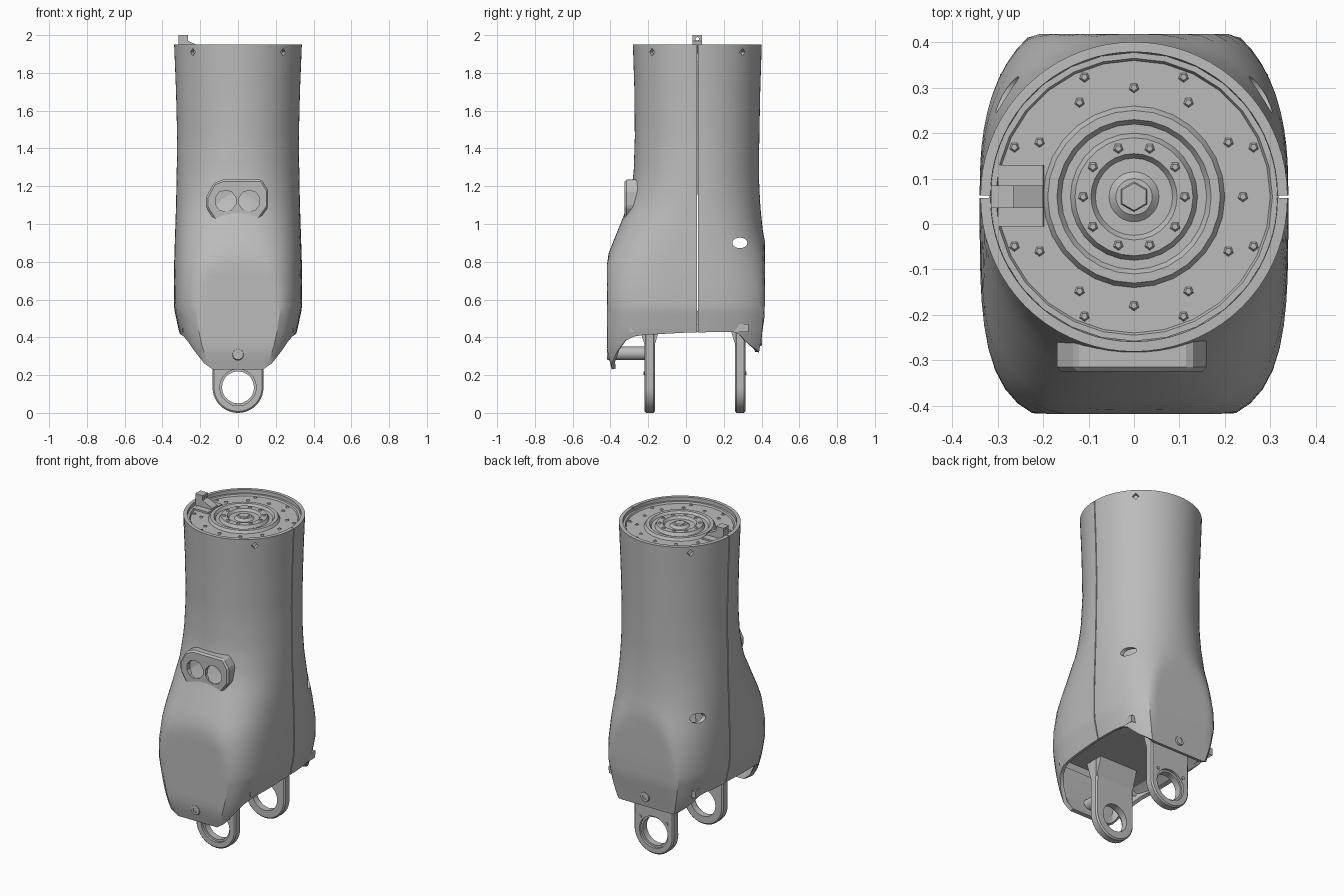
import bpy, bmesh, math
from mathutils import Matrix, Vector

if "Cube" in bpy.data.objects:
    bpy.data.objects.remove(bpy.data.objects["Cube"], do_unlink=True)

grey = bpy.data.materials.new("plain_grey")
grey.use_nodes = True
colour = (0.5, 0.5, 0.5, 1)
grey.diffuse_color = colour
grey.node_tree.nodes["Principled BSDF"].inputs["Base Color"].default_value = colour
CY = 0.06  # y of the limb axis


def finish(name, bm, smooth=None, recalc=True):
    if recalc:
        bmesh.ops.recalc_face_normals(bm, faces=bm.faces)
    me = bpy.data.meshes.new(name)
    bm.to_mesh(me)
    bm.free()
    me.materials.append(grey)
    ob = bpy.data.objects.new(name, me)
    bpy.context.collection.objects.link(ob)
    if smooth:
        activate(ob)
        bpy.ops.object.shade_smooth_by_angle(angle=math.radians(smooth))
    return ob


def activate(ob):
    bpy.ops.object.select_all(action='DESELECT')
    ob.select_set(True)
    bpy.context.view_layer.objects.active = ob


def apply_modifier(ob, mod):
    activate(ob)
    bpy.ops.object.modifier_apply(modifier=mod.name)


def cut(ob, cutters):
    for c in cutters:
        c.hide_render = True
        mod = ob.modifiers.new("cut", 'BOOLEAN')
        mod.operation, mod.solver, mod.object = 'DIFFERENCE', 'EXACT', c
        apply_modifier(ob, mod)
        bpy.data.objects.remove(c, do_unlink=True)


def prism(name, pts, y0, y1, smooth=None):
    """Extrude an xz outline along y."""
    bm = bmesh.new()
    a, b = ([bm.verts.new((x, y, z)) for x, z in pts] for y in (y0, y1))
    bm.faces.new(a)
    bm.faces.new(b[::-1])
    for i in range(len(pts)):
        j = (i + 1) % len(pts)
        bm.faces.new((a[i], a[j], b[j], b[i]))
    return finish(name, bm, smooth)


def rod(name, centre, axis, r, length, sides=16, r2=None, smooth=None):
    bm = bmesh.new()
    turn = Vector(axis).to_track_quat('Z', 'Y').to_matrix().to_4x4()
    bmesh.ops.create_cone(bm, cap_ends=True, segments=sides, radius1=r,
                          radius2=r if r2 is None else r2, depth=length,
                          matrix=Matrix.Translation(centre) @ turn)
    return finish(name, bm, smooth)


def arc(cx, cz, r, a0, a1, n):
    angles = [math.radians(a0 + (a1 - a0) * i / n) for i in range(n + 1)]
    return [(cx + r * math.cos(a), cz + r * math.sin(a)) for a in angles]


def lookup(table, t):
    """Linear interpolation in rows sorted by rising first value."""
    if t <= table[0][0]:
        return table[0][1:]
    for p, q in zip(table, table[1:]):
        if t <= q[0]:
            f = (t - p[0]) / (q[0] - p[0])
            return [u + (v - u) * f for u, v in zip(p[1:], q[1:])]
    return table[-1][1:]


# Shell sections: z, half width, front depth, front power, back depth, back power
SECTIONS = [(.23, .20, .50, 4, .38, 2.6), (.27, .245, .50, 4, .39, 2.6),
            (.35, .285, .50, 4, .40, 2.6), (.43, .312, .50, 4, .41, 2.6),
            (.55, .338, .50, 4, .42, 2.6), (.65, .34, .50, 3.9, .415, 2.6),
            (.80, .338, .485, 3.4, .385, 2.5), (.95, .333, .425, 2.8, .345, 2.3),
            (1.1, .328, .365, 2.3, .33, 2.1), (1.25, .325, .335, 2.1, .323, 2),
            (1.45, .322, .328, 2, .325, 2), (1.7, .328, .33, 2, .33, 2),
            (1.95, .338, .338, 2, .338, 2)]
# Flat faces: z, front limit, back limit
FLATS = [(.23, .39, .37), (.33, .415, .385), (.5, .415, .412), (.6, .415, .415)]
# Bottom edge: y, z
HEM = [(-.413, .23), (-.385, .27), (-.34, .37), (-.26, .41), (.0, .425),
       (.27, .43), (.33, .37), (.39, .33), (.41, .32)]


def shell_point(angle, z):
    hx, df, nf, db, nb = lookup(SECTIONS, z)
    front, back = lookup(FLATS, z)
    c, s = math.cos(angle), math.sin(angle)
    d, n = (db, nb) if s >= 0 else (df, nf)
    # blend true direction with the section's aspect
    r = (abs(c) ** n + abs(s) ** n) ** (-1 / n)
    return Vector((hx * r * c, max(-front, min(back, CY + d * r * s)), z))


def half_shell(name, start, gap):
    bm = bmesh.new()
    cols, upper, lower = 36, 22, 9
    grid = []
    for i in range(upper + lower + 1):
        row = []
        for j in range(cols + 1):
            a = start + math.pi * j / cols
            if i <= upper:
                z = 1.95 - 1.35 * i / upper
            else:
                hem = lookup(HEM, shell_point(a, .6).y)[0]
                z = .6 + (hem - .6) * (i - upper) / lower
            p = shell_point(a, z)
            row.append(bm.verts.new((p.x, p.y + gap, z)))
        grid.append(row)
    for r0, r1 in zip(grid, grid[1:]):
        for j in range(cols):
            bm.faces.new((r0[j], r1[j], r1[j + 1], r0[j + 1]))
    ob = finish(name, bm, recalc=False)
    mod = ob.modifiers.new("wall", 'SOLIDIFY')
    mod.thickness = 0.022
    apply_modifier(ob, mod)
    return ob


# Two shell halves with a seam between, side ports and rim notches
for name, start, gap, sy in (("back_shell", 0, .003, 1), ("front_shell", math.pi, -.003, -1)):
    shell = half_shell(name, start, gap)
    cutters = []
    for sx in (-1, 1):
        cutters.append(rod("notch_cutter", (sx * .24, CY + sy * .24, 1.91), (sx, sy, 0), .02, .12, 4))
        if sy > 0:
            port = rod("port_cutter", (sx * .32, .285, .9), (1, 0, 0), 1, .2, 20)
            port.data.transform(Matrix.Translation((0, .285, .9))
                                @ Matrix.Diagonal((1, .04, .028, 1))
                                @ Matrix.Translation((0, -.285, -.9)))
            cutters.append(port)
    cut(shell, cutters)
    activate(shell)
    bpy.ops.object.shade_smooth_by_angle(angle=math.radians(32))

# Turned mounting flange at the top
bm = bmesh.new()
profile = [(0, 1.86), (.318, 1.86), (.318, 1.93), (.305, 1.93), (.3, 1.92), (.2, 1.92),
           (.19, 1.936), (.17, 1.936), (.16, 1.922), (.14, 1.922), (.13, 1.94),
           (.095, 1.94), (.085, 1.925), (.055, 1.925), (.04, 1.938), (0, 1.938)]
verts = [bm.verts.new((r, 0, z)) for r, z in profile]
edges = [bm.edges.new(p) for p in zip(verts, verts[1:])]
bmesh.ops.spin(bm, geom=verts + edges, cent=(0, 0, 0), axis=(0, 0, 1),
               angle=2 * math.pi, steps=28)
bmesh.ops.remove_doubles(bm, verts=bm.verts, dist=1e-4)
bmesh.ops.translate(bm, verts=bm.verts, vec=(0, CY, 0))
finish("top_flange", bm, 25)

# Flange bolts in two circles
for radius, count, z in ((.24, 12, 1.92), (.285, 8, 1.92), (.112, 10, 1.94)):
    for k in range(count):
        a = 2 * math.pi * (k + (.5 if count == 8 else 0)) / count
        rod("flange_bolt", (radius * math.cos(a), CY + radius * math.sin(a), z + .002),
            (0, 0, 1), .013, .008, 5, .007)
rod("hub_cap", (0, CY, 1.938), (0, 0, 1), .036, .012, 6, .03)

# Locating tab on the rim, with a pad beneath
tab = prism("locating_tab", [(-.315, 1.9), (-.2, 1.9), (-.2, 1.94), (-.265, 1.97),
                             (-.265, 2.0), (-.315, 2.0)], .035, .085)
cut(tab, [rod("tab_cutter", (-.29, CY, 1.98), (1, 0, 0), .01, .2, 6)])
prism("tab_pad", [(-.3, 1.9), (-.195, 1.9), (-.2, 1.93), (-.3, 1.93)], -.005, .13)

# Twin-lens housing on the front
outline = [(-.125, 1.02), (.11, 1.02), (.16, 1.09), (.16, 1.18), (.125, 1.235),
           (-.08, 1.235), (-.13, 1.215), (-.17, 1.14), (-.17, 1.09)]
housing = prism("lens_housing", outline, -.325, -.2)
mod = housing.modifiers.new("edge", 'BEVEL')
mod.width, mod.segments = .01, 1
apply_modifier(housing, mod)
cut(housing, [rod("lens_cutter", (x, -.33, 1.122), (0, 1, 0), .057, .07, 10) for x in (-.066, .06)])

# Arched roof between the lugs
roof = arc(0, .1, .44, 48, 132, 16)
prism("joint_roof", [(-.295, .47)] + [(.295, .47)] + roof, -.3, .33, 30)

# Hinge lugs with round eyes and flared roots
for name, y0, y1, out in (("front_lug", -.22, -.165, -1), ("back_lug", .26, .315, 1)):
    lug = prism(name, [(.132, .5)] + [(-.132, .5)] + arc(0, .135, .135, 180, 360, 20), y0, y1)
    mod = lug.modifiers.new("edge", 'BEVEL')
    mod.width, mod.segments, mod.limit_method = .008, 1, 'ANGLE'
    apply_modifier(lug, mod)
    ym = (y0 + y1) / 2
    cut(lug, [rod("eye_cutter", (0, ym, .135), (0, 1, 0), .085, .2, 20),
              rod("recess_cutter", (0, y1 if out > 0 else y0, .135), (0, 1, 0), .097, .03, 20)])
    activate(lug)
    bpy.ops.object.shade_smooth_by_angle(angle=math.radians(30))
    for sx in (-1, 1):
        rod("lug_bolt", (sx * .09, y1 if out > 0 else y0, .21), (0, 1, 0), .01, .012, 6)
    bm = bmesh.new()
    bmesh.ops.create_cube(bm, size=1, matrix=Matrix.Translation((0, ym, .43))
                          @ Matrix.Diagonal((.26, .14, .14, 1)))
    for v in bm.verts:
        if v.co.z < .4:
            v.co.y = ym + (v.co.y - ym) * .38
    finish(name + "_root", bm)

# Shell screws and the post behind the front one
for name, y, z, s in (("front_screw", -.411, .31, -1), ("back_screw", .396, .385, 1)):
    screw = rod(name, (0, y, z), (0, s, 0), .032, .014, 16, .028)
    cut(screw, [rod("socket_cutter", (0, y + s * .01, z), (0, s, 0), .016, .014, 5)])
prism("screw_post", arc(0, .315, .036, 0, 330, 11), -.395, -.2, 35)
